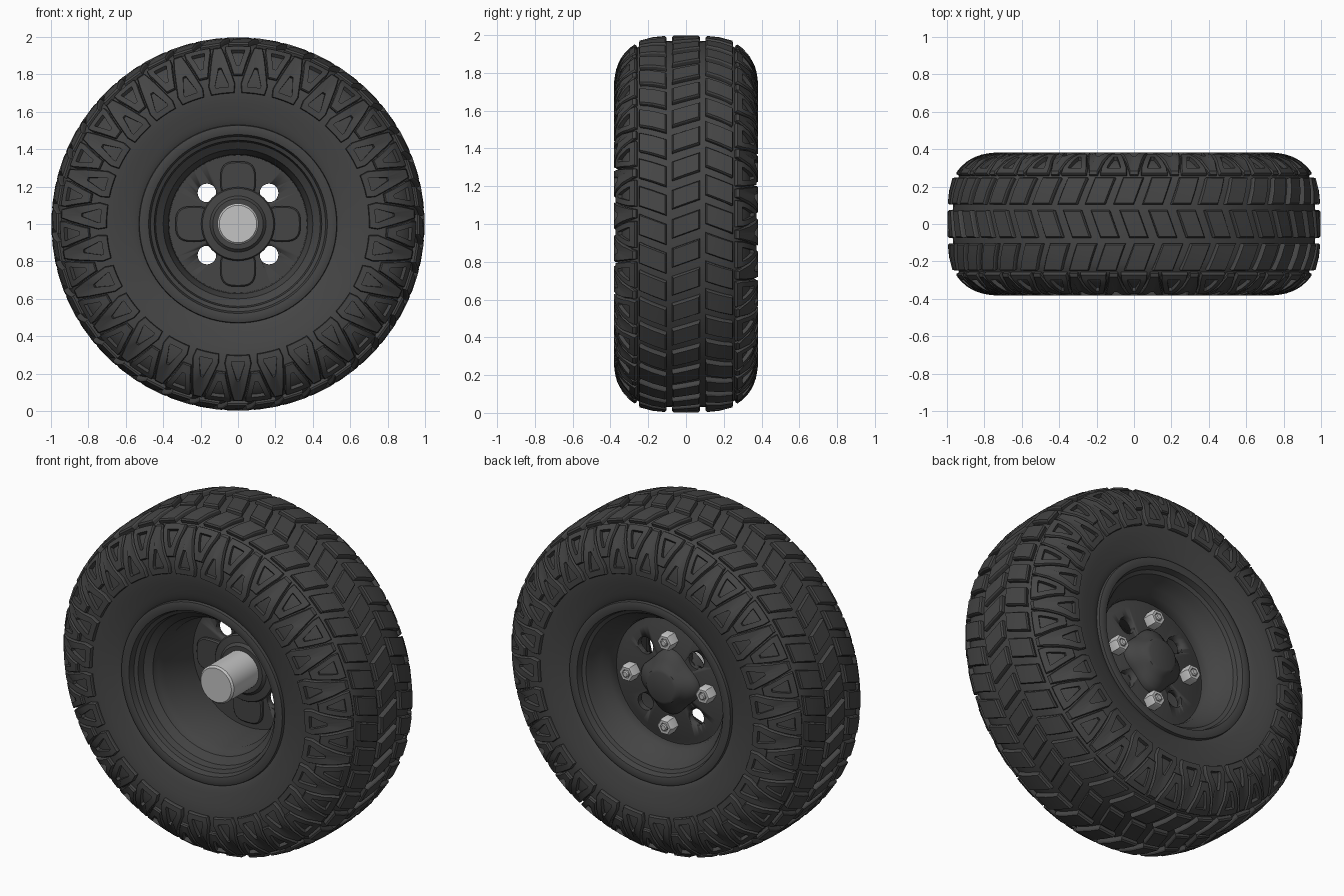
import bpy, bmesh, math
from mathutils import Vector

if "Cube" in bpy.data.objects:
    bpy.data.objects.remove(bpy.data.objects["Cube"])

def mat(name, v):
    m = bpy.data.materials.new(name)
    m.diffuse_color = (v, v, v, 1)
    m.use_nodes = True
    m.node_tree.nodes["Principled BSDF"].inputs["Base Color"].default_value = m.diffuse_color
    return m

RUBBER = mat("black rubber", 0.06)
RIM = mat("dark rim paint", 0.058)
STEEL = mat("bright steel", 0.55)

def finish(bm, name, m, angle=35):
    bmesh.ops.recalc_face_normals(bm, faces=bm.faces)
    me = bpy.data.meshes.new(name)
    bm.to_mesh(me)
    bm.free()
    me.materials.append(m)
    ob = bpy.data.objects.new(name, me)
    bpy.context.collection.objects.link(ob)
    bpy.ops.object.select_all(action='DESELECT')
    ob.select_set(True)
    bpy.context.view_layer.objects.active = ob
    bpy.ops.object.shade_smooth_by_angle(angle=math.radians(angle))
    return ob

def bridge(bm, a, b):
    n = len(a)
    for i in range(n):
        bm.faces.new((a[i], a[(i + 1) % n], b[(i + 1) % n], b[i]))

def lathe(name, prof, m, n=96, closed=True, lobe=None, centre=(0, 1), angle=35):
    """Spin (y, r) points about the y axis; closed = ring section, else capped."""
    bm = bmesh.new()
    rings = []
    for k, (y, r) in enumerate(prof):
        ring = []
        for i in range(n):
            a = 2 * math.pi * i / n
            rr = r * (1 + (lobe[k] * math.cos(4 * a) if lobe else 0))
            ring.append(bm.verts.new((centre[0] + rr * math.cos(a), y, centre[1] + rr * math.sin(a))))
        rings.append(ring)
    for a, b in zip(rings, rings[1:]):
        bridge(bm, a, b)
    if closed:
        bridge(bm, rings[-1], rings[0])
    else:
        bm.faces.new(rings[0])
        bm.faces.new(rings[-1])
    return finish(bm, name, m, angle)

# Tyre section: smooth curve through (y, r) points, addressed by arc length
ctrl = [(-.13, .966), (0, .97), (.13, .966), (.23, .948), (.30, .90), (.343, .83), (.359, .75),
        (.357, .68), (.342, .60), (.325, .54), (.30, .50), (.28, .47)]
curve = []
for i in range(1, len(ctrl) - 2):
    p0, p1, p2, p3 = (Vector(c) for c in ctrl[i - 1:i + 3])
    for k in range(6):
        t = k / 6
        curve.append(.5 * (2 * p1 + (p2 - p0) * t + (2 * p0 - 5 * p1 + 4 * p2 - p3) * t * t
                           + (3 * p1 - p0 - 3 * p2 + p3) * t ** 3))
curve.append(Vector(ctrl[-2]))
dist = [0]
for a, b in zip(curve, curve[1:]):
    dist.append(dist[-1] + (b - a).length)

def section(s):
    i = 0
    while i < len(dist) - 2 and dist[i + 1] < s:
        i += 1
    t = (s - dist[i]) / (dist[i + 1] - dist[i])
    d = (curve[i + 1] - curve[i]).normalized()
    return curve[i].lerp(curve[i + 1], t), Vector((-d.y, d.x))

def on_tyre(phi, u, s, h):
    p, nrm = section(abs(s))
    q = p + nrm * h
    a = phi + u / p.y
    return (q.y * math.cos(a), math.copysign(q.x, s), 1 + q.y * math.sin(a))

# Tyre carcass
outer = [(c.x, c.y) for c in curve]
lathe("tyre_carcass", [(-y, r) for y, r in reversed(outer)] + outer[1:], RUBBER, 108)

# Crown tread blocks: three zigzag columns of parallelograms
def block(bm, phi, s0, s1, half, skew):
    loops = []
    mid = (s0 + s1) / 2
    for k, h in ((1, -.012), (1, .02), (.9, .028)):
        loop = []
        for s, e in ((s0, -1), (mid, -1), (s1, -1), (s1, 1), (mid, 1), (s0, 1)):
            f = (s - mid) / (s1 - mid)
            s_in = mid + (s - mid) * k
            loop.append(bm.verts.new(on_tyre(phi, e * half * k + f * skew * k, s_in, h)))
        loops.append(loop)
    bridge(bm, loops[0], loops[1])
    bridge(bm, loops[1], loops[2])
    t = loops[2]
    bm.faces.new((t[0], t[1], t[4], t[5]))
    bm.faces.new((t[1], t[2], t[3], t[4]))

bm = bmesh.new()
N = 40
for i in range(N):
    phi = 2 * math.pi * i / N
    block(bm, phi, -.073, .073, .050, .026)
    block(bm, phi + .03, .103, .243, .054, -.026)
    block(bm, phi - .03, -.243, -.103, .054, -.026)
finish(bm, "crown_tread_blocks", RUBBER, 25)

# Shoulder lugs: alternating hollow triangles wrapped over the sidewall
V_OUT = [(-.07, .262), (.07, .262), (.068, .30), (.024, .44), (-.024, .44), (-.068, .30)]
V_IN = [(-.036, .298), (.036, .298), (.034, .31), (.008, .39), (-.008, .39), (-.034, .31)]
A_OUT = [(-.022, .262), (.022, .262), (.072, .485), (.062, .53), (-.062, .53), (-.072, .485)]
A_IN = [(-.008, .40), (.008, .40), (.036, .485), (.034, .497), (-.034, .497), (-.036, .485)]

def dense(loop, n=3):
    out = []
    for (a, b), (c, d) in zip(loop, loop[1:] + loop[:1]):
        out += [(a + (c - a) * k / n, b + (d - b) * k / n) for k in range(n)]
    return out

def lug(bm, phi, sgn, out, inn):
    o, q = dense(out), dense(inn)
    edge = [(a[0] + (b[0] - a[0]) * .12, a[1] + (b[1] - a[1]) * .12) for a, b in zip(o, q)]
    layers = [(o, -.01), (o, .015), (edge, .022), (q, .022), (q, -.01)]
    rings = [[bm.verts.new(on_tyre(phi, u, sgn * s, h)) for u, s in pts] for pts, h in layers]
    for a, b in zip(rings, rings[1:]):
        bridge(bm, a, b)

bm = bmesh.new()
M = 27
step = 2 * math.pi / M
for i in range(M):
    for sgn in (-1, 1):
        phi = math.pi / 2 + i * step + (step / 2 if sgn > 0 else 0)
        lug(bm, phi, sgn, V_OUT, V_IN)
        lug(bm, phi + step / 2, sgn, A_OUT, A_IN)
finish(bm, "shoulder_lugs", RUBBER, 25)

# Rim barrel: stepped lips on both sides, deep at the front
front = [(-.29, .505), (-.32, .53), (-.338, .527), (-.345, .505), (-.338, .478), (-.305, .468),
         (-.295, .448), (-.255, .44), (-.225, .40), (-.19, .39), (-.16, .372), (.10, .368)]
back = [(.14, .368), (.18, .378), (.215, .41), (.27, .435), (.295, .448), (.305, .468),
        (.338, .478), (.345, .505), (.338, .527), (.32, .53), (.29, .505)]
lathe("rim_barrel", front + back, RIM, 96)

# Wheel disc with four diagonal vent holes
disc = lathe("wheel_disc", [(.105, .375), (.105, .05), (.14, .05), (.14, .33), (.125, .36), (.125, .375)], RIM, 64)
for k in range(4):
    a = math.pi / 4 + k * math.pi / 2
    cut = lathe("vent_cutter", [(0, .05), (.3, .05)], RIM, 20, False,
                centre=(.235 * math.cos(a), 1 + .235 * math.sin(a)))
    cut.hide_render = True
    mod = disc.modifiers.new("vent", 'BOOLEAN')
    mod.object = cut
    mod.solver = 'EXACT'
    bpy.context.view_layer.objects.active = disc
    bpy.ops.object.modifier_apply(modifier=mod.name)
    bpy.data.objects.remove(cut)

# Four rounded pads on the inner face and a lug nut behind each
for k in range(4):
    a = k * math.pi / 2
    ca, sa = math.cos(a), math.sin(a)
    bm = bmesh.new()
    rings = []
    for y, f in ((.11, 1), (.092, 1), (.084, .93)):
        ring = []
        for i in range(32):
            t = 2 * math.pi * i / 32
            c, s = math.cos(t), math.sin(t)
            p = .10 * f * math.copysign(abs(c) ** .65, c) + .235
            w = .095 * f * math.copysign(abs(s) ** .65, s)
            ring.append(bm.verts.new((p * ca - w * sa, y, 1 + p * sa + w * ca)))
        rings.append(ring)
    bridge(bm, rings[0], rings[1])
    bridge(bm, rings[1], rings[2])
    bm.faces.new(rings[2])
    finish(bm, f"disc_pad_{k + 1}", RIM)
    c = (.25 * ca, 1 + .25 * sa)
    lathe(f"lug_nut_{k + 1}", [(.135, .05), (.195, .05), (.205, .042), (.205, .026), (.185, .024), (.185, .004)],
          STEEL, 6, False, centre=c)
    lathe(f"wheel_stud_{k + 1}", [(.15, .02), (.208, .02), (.213, .014)], STEEL, 12, False, centre=c)

# Hub flange, lobed hub cap and axle stub
lathe("hub_flange", [(.12, .19), (.065, .197), (.055, .19), (.05, .15), (.035, .135), (.035, .05)], RIM, 48, False)
lathe("hub_cap", [(.12, .175), (.15, .175), (.175, .16), (.195, .135), (.215, .112), (.23, .10), (.237, .085)],
      RIM, 64, False, lobe=[.09, .09, .09, .07, .04, 0, 0])
lathe("axle_stub", [(.12, .11), (-.195, .11), (-.205, .10)], STEEL, 48, False)
